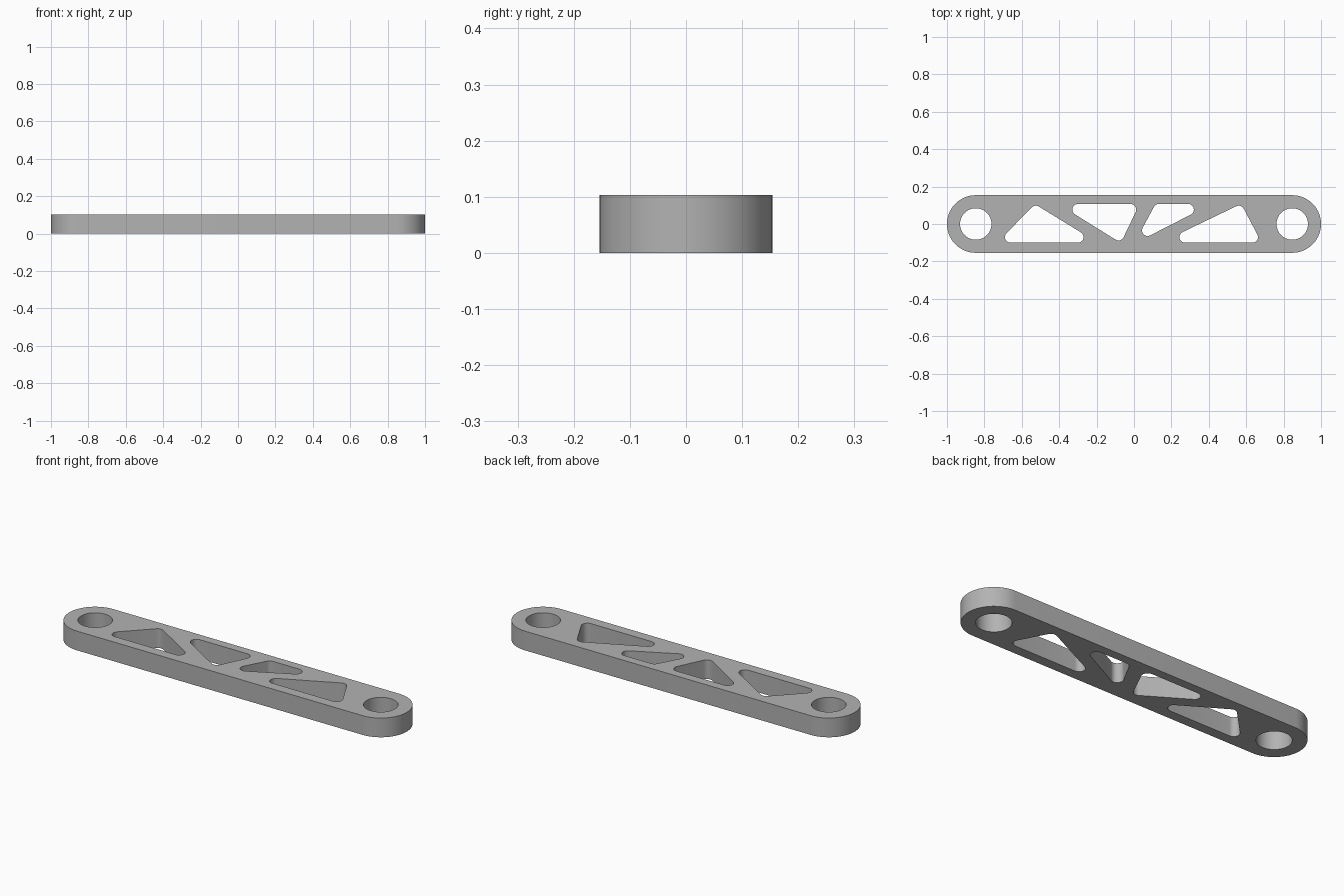
import bpy, bmesh
from math import cos, sin, atan2, pi, tau
from mathutils import Vector

cube = bpy.data.objects.get("Cube")
if cube:
    bpy.data.objects.remove(cube, do_unlink=True)

HEIGHT = 0.103
END_RADIUS = 0.154
END_X = 1 - END_RADIUS
CORNER = 0.03


def circle(x, y, radius, steps=64):
    return [(x + radius * cos(tau * i / steps), y + radius * sin(tau * i / steps))
            for i in range(steps)]


def rounded(centres, radius, steps):
    """Outline around equal circles at counterclockwise centres."""
    points = []
    pts = [Vector(c) for c in centres]
    for i, c in enumerate(pts):
        before, after = c - pts[i - 1], pts[(i + 1) % len(pts)] - c
        start = atan2(before.y, before.x) - pi / 2
        turn = (atan2(after.y, after.x) - pi / 2 - start) % tau
        for k in range(steps + 1):
            a = start + turn * k / steps
            points.append((c.x + radius * cos(a), c.y + radius * sin(a)))
    return points


# Outer outline, pivot holes and truss windows
loops = [rounded([(-END_X, 0), (END_X, 0)], END_RADIUS, 32)]
loops += [circle(side * END_X, 0, 0.084) for side in (-1, 1)]
windows = [
    [(-0.66, -0.07), (-0.30, -0.07), (-0.525, 0.068)],
    [(-0.30, 0.077), (-0.083, -0.058), (-0.018, 0.077)],
    [(0.073, -0.034), (0.29, 0.077), (0.133, 0.077)],
    [(0.273, -0.07), (0.633, -0.07), (0.56, 0.068)],
]
loops += [rounded(w, CORNER, 10) for w in windows]

# Fill the outline around its holes and extrude it upward
bm = bmesh.new()
for loop in loops:
    verts = [bm.verts.new((x, y, 0)) for x, y in loop]
    for i, v in enumerate(verts):
        bm.edges.new((verts[i - 1], v))
bmesh.ops.triangle_fill(bm, use_beauty=True, use_dissolve=False, edges=bm.edges[:])
result = bmesh.ops.extrude_face_region(bm, geom=bm.faces[:], use_keep_orig=True)
top = [g for g in result["geom"] if isinstance(g, bmesh.types.BMVert)]
bmesh.ops.translate(bm, verts=top, vec=(0, 0, HEIGHT))
bmesh.ops.recalc_face_normals(bm, faces=bm.faces[:])

mesh = bpy.data.meshes.new("link_arm")
bm.to_mesh(mesh)
bm.free()
arm = bpy.data.objects.new("link_arm", mesh)
bpy.context.collection.objects.link(arm)

# Plain grey finish
grey = bpy.data.materials.new("grey")
grey.use_nodes = True
colour = (0.45, 0.45, 0.45, 1)
grey.diffuse_color = colour
grey.node_tree.nodes["Principled BSDF"].inputs["Base Color"].default_value = colour
mesh.materials.append(grey)

bpy.ops.object.select_all(action="DESELECT")
arm.select_set(True)
bpy.context.view_layer.objects.active = arm
bpy.ops.object.shade_smooth_by_angle(angle=pi / 6)
